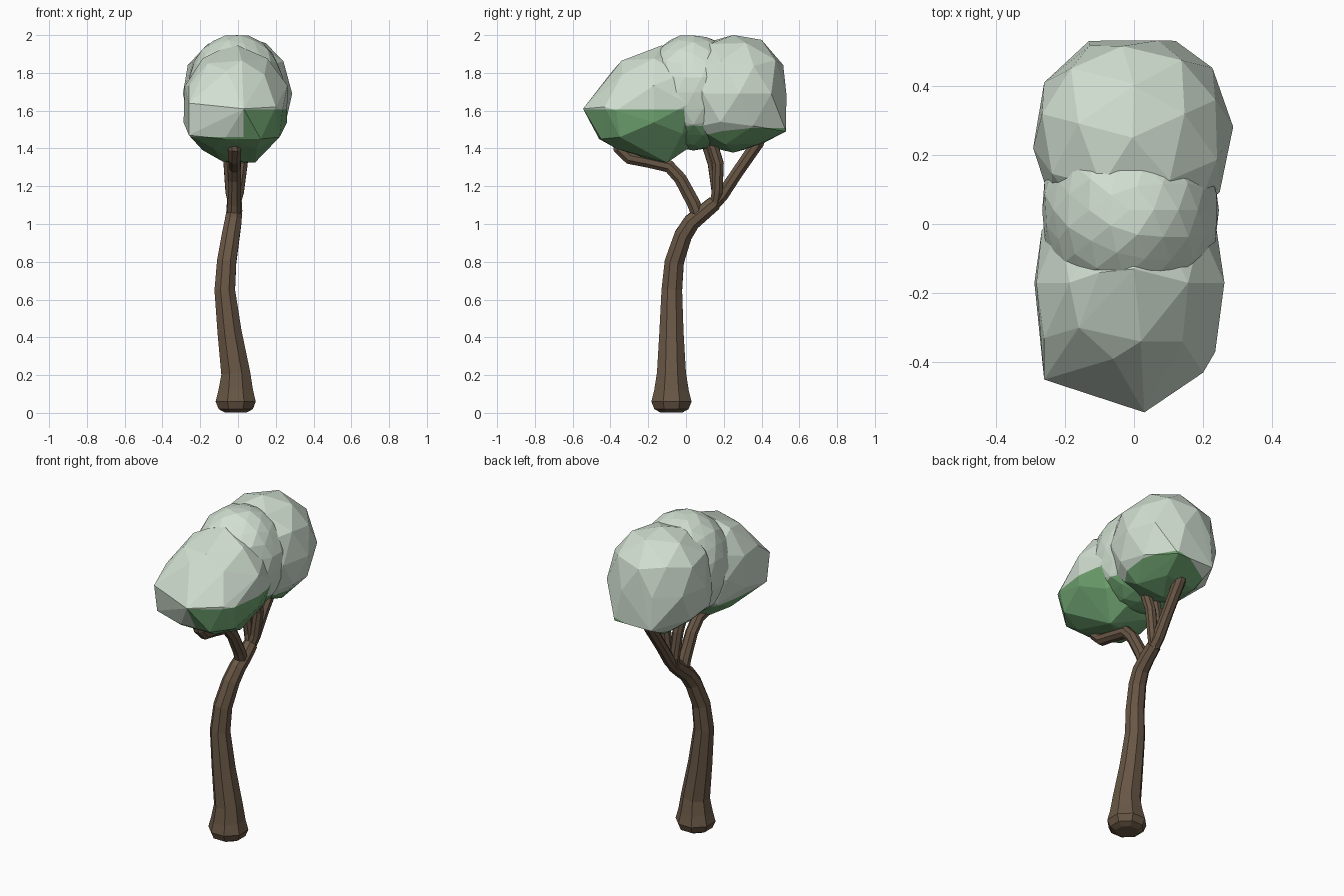
import bpy, bmesh, math, random
from mathutils import Vector, Matrix

if "Cube" in bpy.data.objects:
    bpy.data.objects.remove(bpy.data.objects["Cube"])


def material(name, rgb):
    m = bpy.data.materials.new(name)
    m.diffuse_color = (*rgb, 1)
    m.use_nodes = True
    m.node_tree.nodes["Principled BSDF"].inputs["Base Color"].default_value = m.diffuse_color
    return m


bark = material("brown bark", (0.14, 0.095, 0.06))
pale = material("pale sage leaves", (0.64, 0.74, 0.64))
green = material("green leaves", (0.155, 0.36, 0.16))


def finish(bm, name, mats):
    bmesh.ops.recalc_face_normals(bm, faces=bm.faces)
    me = bpy.data.meshes.new(name)
    bm.to_mesh(me)
    bm.free()
    for m in mats:
        me.materials.append(m)
    ob = bpy.data.objects.new(name, me)
    bpy.context.collection.objects.link(ob)
    return ob


def tube(name, pts, sides=8):
    """Sweep a tapering polygon along points given as (x, y, z, radius)."""
    bm = bmesh.new()
    ps = [Vector(p[:3]) for p in pts]
    rings, axis = [], Vector((1, 0, 0))
    for i, p in enumerate(ps):
        t = (ps[min(i + 1, len(ps) - 1)] - ps[max(i - 1, 0)]).normalized()
        axis = (axis - t * axis.dot(t)).normalized()
        side = t.cross(axis)
        ring = []
        for k in range(sides):
            a = 2 * math.pi * (k + 0.5) / sides
            ring.append(bm.verts.new(p + (axis * math.cos(a) + side * math.sin(a)) * pts[i][3]))
        rings.append(ring)
    for r, s in zip(rings, rings[1:]):
        for k in range(sides):
            j = (k + 1) % sides
            bm.faces.new((r[k], r[j], s[j], s[k]))
    bm.faces.new(rings[0])
    bm.faces.new(rings[-1])
    return finish(bm, name, [bark])


# Trunk with flared, rounded foot
tube("trunk", [(-.012, -.077, 0.003, .065), (-.012, -.077, .02, .098), (-.012, -.077, .06, .115),
               (-.012, -.077, .12, .099), (-.012, -.077, .21, .083), (-.045, -.077, .43, .069),
               (-.07, -.075, .65, .059), (-.06, -.062, .80, .055), (-.038, -.015, .94, .051),
               (-.026, .03, 1.01, .048), (-.02, .09, 1.06, .045), (-.02, .15, 1.11, .042)])

# Branches
tube("front_branch", [(-.022, .07, 1.03, .038), (-.02, .04, 1.11, .038), (-.018, -.03, 1.24, .036),
                      (-.018, -.09, 1.305, .036), (-.018, -.20, 1.33, .034),
                      (-.018, -.30, 1.35, .036), (-.018, -.35, 1.40, .038), (-.018, -.37, 1.50, .03)])
tube("back_branch", [(-.02, .12, 1.08, .038), (-.02, .19, 1.15, .036), (-.018, .27, 1.27, .034),
                     (-.015, .38, 1.43, .036), (-.015, .41, 1.50, .03)])
for name, x, y in (("middle_branch_left", -.055, .12), ("middle_branch_right", .025, .145)):
    tube(name, [(-.02, .15, 1.09, .03), (x * .5 - .01, .165, 1.17, .031),
                (x * .85, y + .025, 1.32, .032), (x, y, 1.40, .032), (x, y - .03, 1.48, .03)])


def blob(name, centre, radii, subdiv, power, jitter, seed, turn, cuts, is_green,
         keep=lambda c: True, extra=()):
    """Faceted leaf mass as a hull, cut along planes so the underside can be green."""
    rnd = random.Random(seed)
    bm = bmesh.new()
    bmesh.ops.create_icosphere(bm, subdivisions=subdiv, radius=1)
    bmesh.ops.transform(bm, matrix=turn, verts=bm.verts)
    points = [Vector(p) for p in extra]
    for v in bm.verts:
        k = 1 + rnd.uniform(-jitter, jitter)
        p = Vector([c + math.copysign(abs(q) ** power, q) * r * k
                    for c, q, r in zip(centre, v.co, radii)])
        if keep(p):
            points.append(p)
    bm.clear()
    for p in points:
        bm.verts.new(p)
    bmesh.ops.convex_hull(bm, input=bm.verts[:])
    bmesh.ops.delete(bm, geom=[v for v in bm.verts if not v.link_faces], context='VERTS')
    for point, normal in cuts:
        bmesh.ops.bisect_plane(bm, geom=bm.verts[:] + bm.edges[:] + bm.faces[:],
                               plane_co=point, plane_no=normal)
    ob = finish(bm, name, [pale, green])
    for f in ob.data.polygons:
        f.material_index = int(is_green(f.center))


# Corners of the blunt, chamfered front of the canopy
corners = [(.03, -.545, 1.61), (-.26, -.45, 1.64), (.2, -.43, 1.62), (.235, -.37, 1.6),
           (-.06, -.39, 1.81), (-.16, -.3, 1.85), (.02, -.34, 1.865), (.14, -.34, 1.79),
           (-.26, -.33, 1.73), (-.26, -.42, 1.47), (-.07, -.46, 1.45), (.12, -.45, 1.45),
           (.22, -.35, 1.46), (-.13, -.36, 1.40), (.1, -.37, 1.40),
           (0, -.13, 1.945), (-.1, -.14, 1.92), (.09, -.1, 1.325), (-.08, -.12, 1.33)]

# Canopy: three overlapping clumps, greener low on the right-hand side
up = (0, 0, 1)
blob("front_leaves", (-.015, -.17, 1.635), (.285, .33, .295), 2, .95, .025, 4,
     Matrix.Rotation(math.pi / 2, 4, 'X'),
     [((0, 0, 1.605), up), ((0, 0, 1.46), up), ((.03, 0, 0), (1, 0, 0))],
     lambda c: c.z < (1.605 if c.x > .03 else 1.46), lambda p: p.y > -.27, corners)
blob("middle_leaves", (-.012, .04, 1.695), (.258, .28, .308), 3, .97, .02, 7, Matrix(),
     [((0, 0, 1.49), (-.15, 0, 1))], lambda c: c.z < 1.49 + .15 * c.x)
blob("back_leaves", (-.005, .25, 1.69), (.295, .292, .313), 2, .91, .03, 9,
     Matrix.Rotation(.4, 4, 'Z'),
     [((0, .25, 1.455), (-.2, -.1, 1))], lambda c: c.z < 1.455 + .2 * c.x + .1 * (c.y - .25),
     extra=[(-.13, .53, 1.49), (.12, .53, 1.49), (0, .4, 1.975)])
